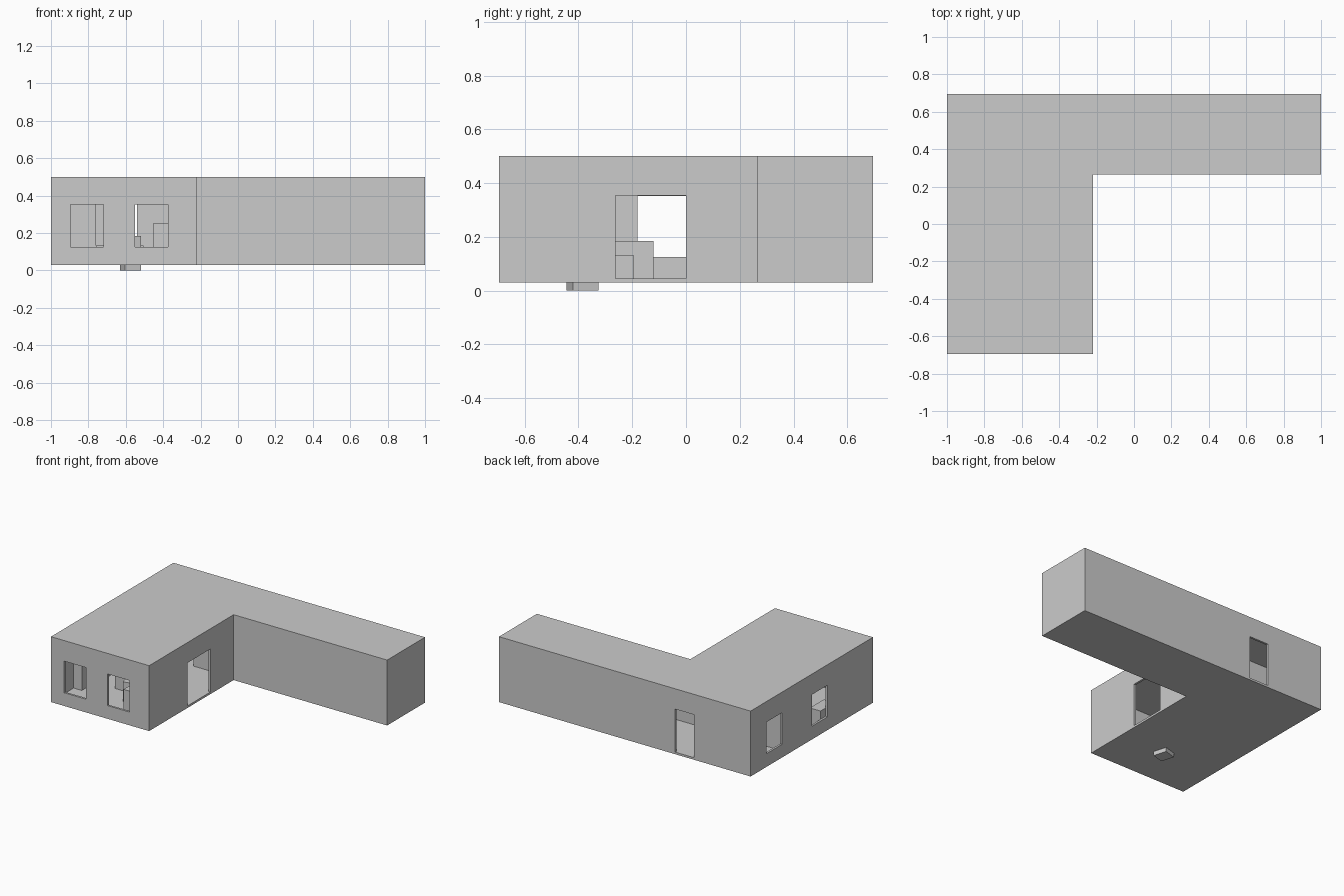
import bpy, bmesh
from mathutils import Matrix

if "Cube" in bpy.data.objects:
    bpy.data.objects.remove(bpy.data.objects["Cube"])

W, D, X1, Y1 = 1.0, 0.695, -0.22, 0.265   # half sizes and inner corner
Z0, Z1, T = 0.03, 0.5, 0.015              # shell bottom, top, wall thickness


def new_object(name, bm):
    bmesh.ops.recalc_face_normals(bm, faces=bm.faces)
    mesh = bpy.data.meshes.new(name)
    bm.to_mesh(mesh)
    bm.free()
    ob = bpy.data.objects.new(name, mesh)
    bpy.context.collection.objects.link(ob)
    return ob


def box(name, x, y, z, turn=0.0):
    bm = bmesh.new()
    bmesh.ops.create_cube(bm, size=1)
    size = Matrix.Diagonal((x[1] - x[0], y[1] - y[0], z[1] - z[0], 1))
    mid = Matrix.Translation((sum(x) / 2, sum(y) / 2, sum(z) / 2))
    bm.transform(mid @ Matrix.Rotation(turn, 4, 'Z') @ size)
    return new_object(name, bm)


# L-shaped house body
bm = bmesh.new()
plan = [(-W, -D), (X1, -D), (X1, Y1), (W, Y1), (W, D), (-W, D)]
base = bm.faces.new([bm.verts.new((x, y, Z0)) for x, y in plan])
up = bmesh.ops.extrude_face_region(bm, geom=[base], use_keep_orig=True)
bmesh.ops.translate(bm, vec=(0, 0, Z1 - Z0),
                    verts=[v for v in up['geom'] if isinstance(v, bmesh.types.BMVert)])
house = new_object("house_shell", bm)

# Rooms, windows and doorways to cut away
room_z, win_z, door_z = (Z0 + T, Z1 - T), (0.125, 0.352), (Z0 + T, 0.354)
cuts = {
    "front_room": ((-W + T, X1 - T), (-D + T, Y1), room_z),
    "back_room": ((-W + T, W - T), (Y1 + T, D - T), room_z),
    "front_window_left": ((-0.895, -0.72), (-D - 0.05, -D + 0.05), win_z),
    "front_window_right": ((-0.55, -0.375), (-D - 0.05, -D + 0.05), win_z),
    "side_window_front": ((-W - 0.05, -W + 0.05), (-0.18, 0.0), win_z),
    "side_window_back": ((-W - 0.05, -W + 0.05), (0.34, 0.515), win_z),
    "side_doorway": ((X1 - 0.05, X1 + 0.05), (-0.262, 0.0), door_z),
    "back_doorway": ((-0.55, -0.40), (D - 0.05, D + 0.05), door_z),
    "inner_doorway": ((-0.76, -0.54), (Y1 - 0.03, Y1 + 0.05), door_z),
}
for name, (x, y, z) in cuts.items():
    cutter = box(name + "_cutter", x, y, z)
    cutter.hide_render = True
    cutter.hide_viewport = True
    mod = house.modifiers.new(name, 'BOOLEAN')
    mod.operation, mod.solver, mod.object = 'DIFFERENCE', 'EXACT', cutter

# Furniture inside
fz = Z0 + T
box("wall_cabinet", (-W + T, -0.92), (-0.46, -0.28), (fz, 0.42))
box("side_bench", (-W + T, -0.9), (-0.28, -0.12), (fz, 0.185))
box("low_table", (-0.76, -0.505), (-0.31, -0.195), (fz, 0.133))
box("corner_cupboard", (-0.455, X1 - T), (-0.65, -0.54), (fz, 0.25))

# Turned stool that pokes through the floor
box("stool", (-0.62, -0.53), (-0.434, -0.336), (0.0, 0.185), turn=0.28)
